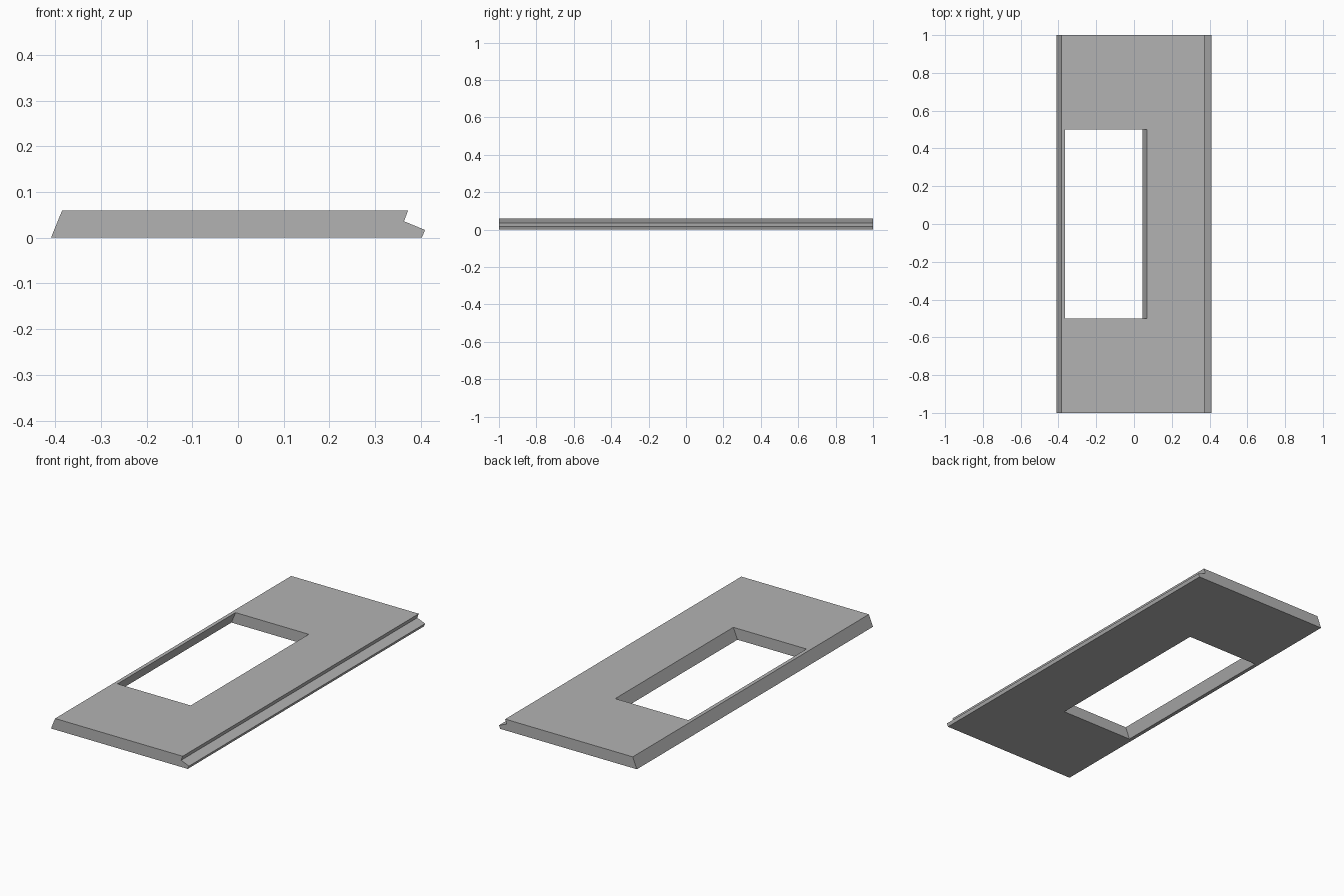
import bpy
import bmesh
from mathutils import Vector

cube = bpy.data.objects.get("Cube")
if cube:
    bpy.data.objects.remove(cube, do_unlink=True)

grey = bpy.data.materials.new("plain grey")
grey.use_nodes = True
colour = (0.45, 0.45, 0.45, 1)
grey.diffuse_color = colour
grey.node_tree.nodes["Principled BSDF"].inputs["Base Color"].default_value = colour


def extruded(name, profile, half_length):
    """Extrude an x-z profile along y, centred on y = 0."""
    bm = bmesh.new()
    face = bm.faces.new([bm.verts.new((x, -half_length, z)) for x, z in profile])
    result = bmesh.ops.extrude_face_region(bm, geom=[face])
    moved = [v for v in result["geom"] if isinstance(v, bmesh.types.BMVert)]
    bmesh.ops.translate(bm, verts=moved, vec=Vector((0, 2 * half_length, 0)))
    bmesh.ops.recalc_face_normals(bm, faces=bm.faces)
    mesh = bpy.data.meshes.new(name)
    bm.to_mesh(mesh)
    bm.free()
    mesh.materials.append(grey)
    obj = bpy.data.objects.new(name, mesh)
    bpy.context.collection.objects.link(obj)
    return obj


thick = 0.06
lean = 0.0245 / thick  # sideways lean of the slanted walls per unit height

# Board with a slanted left edge and a rebated lip on the right edge
panel = extruded("panel", [
    (-0.409, 0), (0.402, 0), (0.409, 0.017), (0.363, 0.036),
    (0.372, thick), (-0.409 + lean * thick, thick)], 1.0)

# Window opening whose long walls lean with the left edge
low, high = -0.03, thick + 0.03
left, right = -0.389, 0.045
cutter = extruded("opening_cutter", [
    (left + lean * low, low), (right + lean * low, low),
    (right + lean * high, high), (left + lean * high, high)], 0.5)
cutter.hide_render = True

cut = panel.modifiers.new("opening", 'BOOLEAN')
cut.operation = 'DIFFERENCE'
cut.solver = 'EXACT'
cut.object = cutter
bpy.context.view_layer.objects.active = panel
panel.select_set(True)
bpy.ops.object.modifier_apply(modifier=cut.name)
bpy.data.objects.remove(cutter, do_unlink=True)
